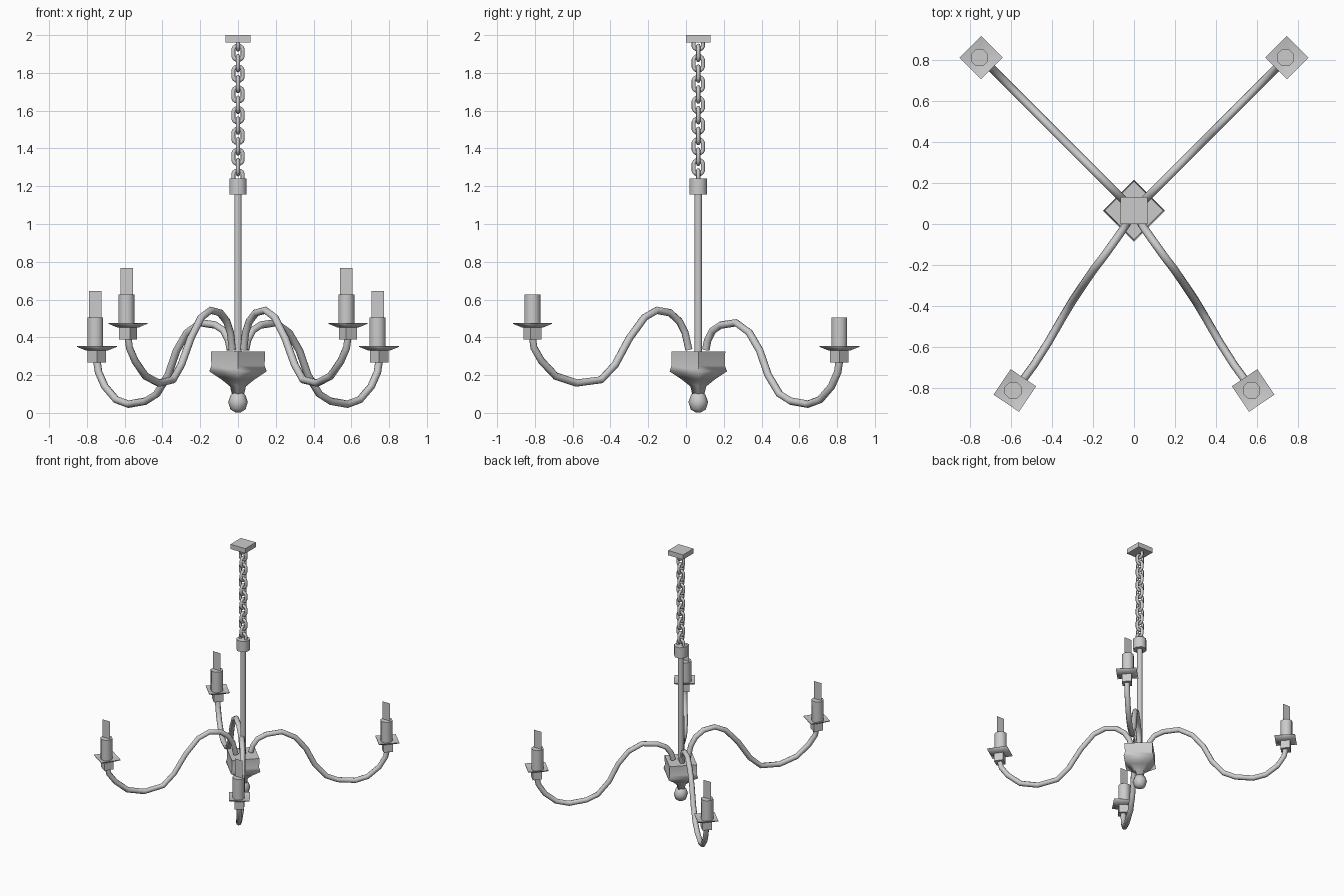
import bpy
import bmesh
import math

if "Cube" in bpy.data.objects:
    bpy.data.objects.remove(bpy.data.objects["Cube"])

CY = 0.065  # the hanging axis sits slightly behind the origin


def smooth(ob, angle):
    bpy.ops.object.select_all(action='DESELECT')
    ob.select_set(True)
    bpy.context.view_layer.objects.active = ob
    bpy.ops.object.shade_smooth_by_angle(angle=math.radians(angle))


def lathe(name, profile, sides, loc, rot=0.0, angle=60):
    """Stack rings of (radius, z) from top to bottom and cap both ends."""
    bm = bmesh.new()
    rings = []
    for r, z in profile:
        rings.append([bm.verts.new((r * math.cos(rot + 2 * math.pi * i / sides),
                                    r * math.sin(rot + 2 * math.pi * i / sides), z))
                      for i in range(sides)])
    for a, b in zip(rings, rings[1:]):
        for i in range(sides):
            j = (i + 1) % sides
            bm.faces.new((a[i], a[j], b[j], b[i]))
    bm.faces.new(rings[0])
    bm.faces.new(rings[-1])
    bmesh.ops.recalc_face_normals(bm, faces=bm.faces)
    me = bpy.data.meshes.new(name)
    bm.to_mesh(me)
    bm.free()
    ob = bpy.data.objects.new(name, me)
    ob.location = loc
    bpy.context.collection.objects.link(ob)
    smooth(ob, angle)
    return ob


def tube(name, points, radius, cyclic=False):
    cu = bpy.data.curves.new(name, 'CURVE')
    cu.dimensions = '3D'
    cu.bevel_depth = radius
    cu.bevel_resolution = 2
    cu.use_fill_caps = not cyclic
    sp = cu.splines.new('POLY')
    sp.points.add(len(points) - 1)
    for p, co in zip(sp.points, points):
        p.co = (*co, 1)
    sp.use_cyclic_u = cyclic
    ob = bpy.data.objects.new(name, cu)
    bpy.context.collection.objects.link(ob)
    bpy.ops.object.select_all(action='DESELECT')
    ob.select_set(True)
    bpy.context.view_layer.objects.active = ob
    bpy.ops.object.convert(target='MESH')
    smooth(bpy.context.view_layer.objects.active, 70)


# ceiling plate, chain sleeve and central rod
Q = math.pi / 4
lathe("ceiling_plate", [(0.093, 2.0), (0.093, 1.962)], 4, (0, CY, 0), Q)
lathe("chain_sleeve", [(0.05, 1.24), (0.05, 1.155)], 8, (0, CY, 0), Q / 2)
lathe("central_rod", [(0.021, 1.16), (0.021, 0.32)], 8, (0, CY, 0), Q / 2)

# chain: oval links, alternately facing front and side; the top one ends inside the plate
for k in range(14):
    zc = 1.961 - 0.055 * k
    pts = []
    for i in range(14):
        a = 2 * math.pi * (i + 0.5) / 14
        w = 0.025 * math.cos(a)
        h = 0.024 * math.sin(a) + math.copysign(0.014, math.sin(a))
        z = min(zc + h, 1.984)
        pts.append((w, CY, z) if k % 2 else (0, CY + w, z))
    tube("chain_link", pts, 0.011, True)

# four-sided hub and ball finial
lathe("hub", [(0.143, 0.325), (0.141, 0.25), (0.152, 0.22), (0.085, 0.175),
              (0.042, 0.14), (0.03, 0.09)], 4, (0, CY, 0), 0, 85)
lathe("finial_ball", [(0.02, 0.107), (0.038, 0.097), (0.052, 0.058),
                      (0.04, 0.018), (0.014, 0.003)], 8, (0, CY, 0), 0, 70)

# arm centre lines for the right-hand side
rear = [(0.04, 0.335), (0.05, 0.385), (0.075, 0.435), (0.12, 0.465), (0.20, 0.477),
        (0.27, 0.425), (0.325, 0.33), (0.37, 0.20), (0.43, 0.10), (0.49, 0.062),
        (0.58, 0.046), (0.645, 0.07), (0.705, 0.14), (0.738, 0.215), (0.747, 0.275)]
rear_path = [(r, CY + r, z) for r, z in rear]
front_path = [(0.03, 0.015, 0.335), (0.04, -0.005, 0.425), (0.06, -0.035, 0.485),
              (0.095, -0.085, 0.53), (0.145, -0.155, 0.543), (0.195, -0.22, 0.505),
              (0.25, -0.30, 0.395), (0.30, -0.375, 0.255), (0.345, -0.45, 0.175),
              (0.42, -0.58, 0.158), (0.49, -0.69, 0.195), (0.545, -0.765, 0.275),
              (0.575, -0.805, 0.345), (0.582, -0.813, 0.40)]

for label, path, turn, base in (("rear", rear_path, 0, 0.267), ("front", front_path, 11, 0.389)):
    for side, s in (("left", -1), ("right", 1)):
        tag = label + "_" + side
        tube(tag + "_arm", [(s * x, y, z) for x, y, z in path], 0.02)
        x, y = s * path[-1][0], path[-1][1]
        rot = math.radians(-s * turn)
        # square socket and flared drip dish
        lathe(tag + "_socket", [(0.049, 0.07), (0.049, 0)], 4, (x, y, base), rot)
        lathe(tag + "_dish", [(0.05, 0.075), (0.106, 0.087), (0.106, 0.083), (0.055, 0.062)],
              4, (x, y, base), rot)
        # candle and flat upright flame card
        cx = x - 0.008
        lathe(tag + "_candle", [(0.045, 0.239), (0.045, 0.07)], 8, (cx, y, base), Q / 2)
        me = bpy.data.meshes.new(tag + "_flame")
        me.from_pydata([(-0.033, 0, 0.235), (0.033, 0, 0.235),
                        (0.033, 0, 0.378), (-0.033, 0, 0.378)], [], [(0, 1, 2, 3)])
        flame = bpy.data.objects.new(tag + "_flame", me)
        flame.location = (cx, y, base)
        bpy.context.collection.objects.link(flame)
